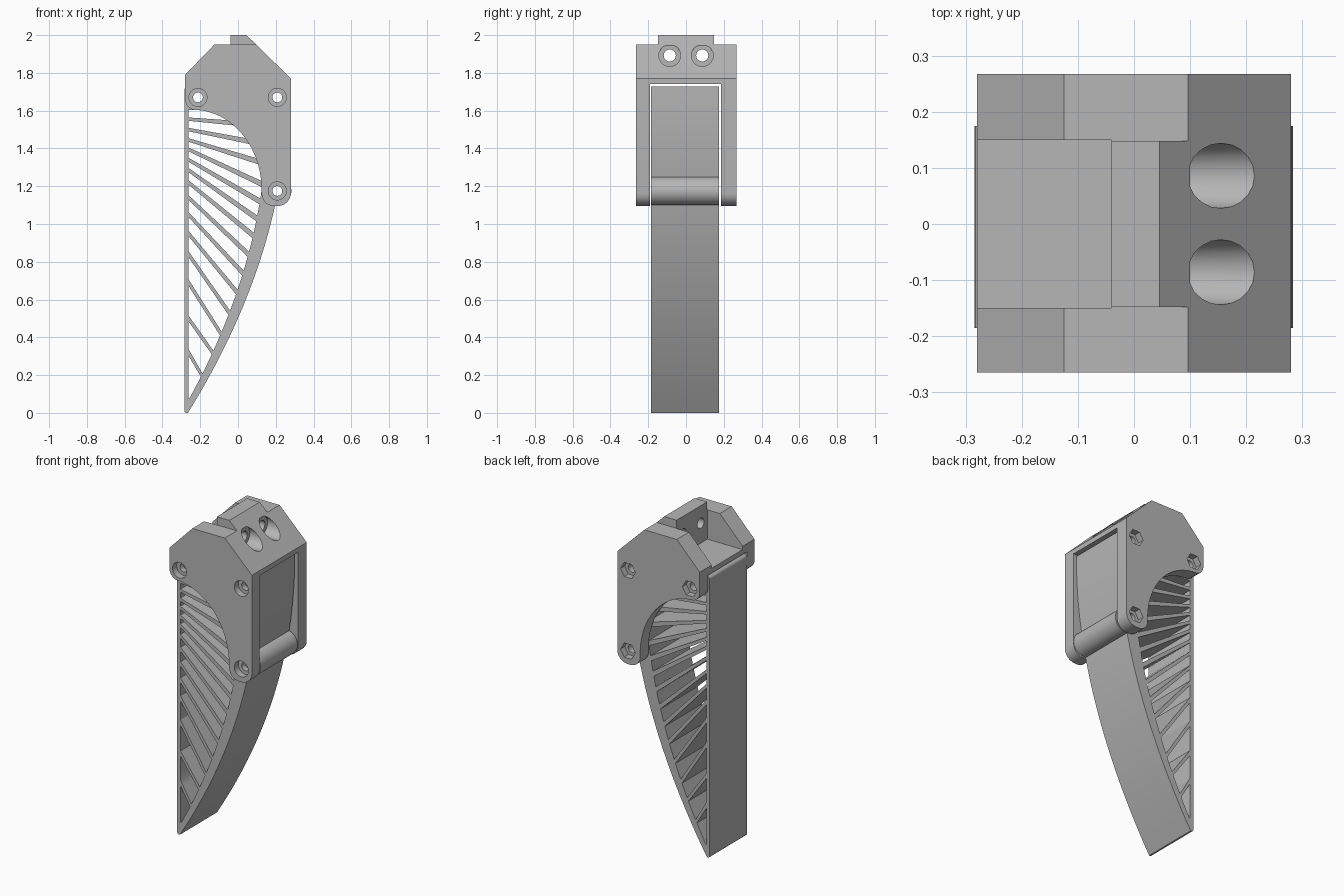
import bpy, bmesh, math

if "Cube" in bpy.data.objects:
    bpy.data.objects.remove(bpy.data.objects["Cube"])

grey = bpy.data.materials.new("plain_grey")
grey.diffuse_color = (0.47, 0.47, 0.47, 1)
grey.use_nodes = True
grey.node_tree.nodes["Principled BSDF"].inputs["Base Color"].default_value = grey.diffuse_color


def prism(name, pts, lo, hi, axis="y"):
    """Extrude a profile: (x, z) points along y, or (y, z) points along x."""
    place = (lambda p, d: (p[0], d, p[1])) if axis == "y" else (lambda p, d: (d, p[0], p[1]))
    bm = bmesh.new()
    a = [bm.verts.new(place(p, lo)) for p in pts]
    b = [bm.verts.new(place(p, hi)) for p in pts]
    bm.faces.new(a)
    bm.faces.new(b[::-1])
    n = len(pts)
    for i in range(n):
        bm.faces.new((a[i], b[i], b[(i + 1) % n], a[(i + 1) % n]))
    bmesh.ops.recalc_face_normals(bm, faces=bm.faces)
    me = bpy.data.meshes.new(name)
    bm.to_mesh(me)
    bm.free()
    ob = bpy.data.objects.new(name, me)
    bpy.context.collection.objects.link(ob)
    return ob


def arc(cx, cz, rx, rz, a0, a1, n):
    return [(cx + rx * math.cos(math.radians(a0 + (a1 - a0) * i / n)),
             cz + rz * math.sin(math.radians(a0 + (a1 - a0) * i / n))) for i in range(n + 1)]


def circle(c, r, n=20):
    return arc(c[0], c[1], r, r, 0, 360, n)[:-1]


def box(x0, x1, y0, y1, z0, z1):
    return prism("cutter", [(x0, z0), (x1, z0), (x1, z1), (x0, z1)], y0, y1)


def combine(ob, others, op="DIFFERENCE"):
    for c in others:
        c.hide_render = True
        m = ob.modifiers.new("bool", "BOOLEAN")
        m.object, m.operation, m.solver = c, op, "EXACT"
    bpy.context.view_layer.update()
    ev = ob.evaluated_get(bpy.context.evaluated_depsgraph_get())
    me = bpy.data.meshes.new_from_object(ev)
    ob.modifiers.clear()
    ob.data = me
    for c in others:
        bpy.data.objects.remove(c)


def finish(ob):
    ob.data.materials.clear()
    ob.data.materials.append(grey)
    ob.data.shade_smooth()
    ob.data.set_sharp_from_angle(angle=math.radians(30))


BOLTS = [(-0.212, 1.67), (0.208, 1.67), (0.208, 1.175)]

# mounting bracket: full profile, then slot, top recess and tab sides cut away
profile = [(-0.28, 1.79), (-0.125, 1.95), (-0.04, 1.95), (-0.04, 2.0), (0.045, 2.0), (0.28, 1.77)]
profile += arc(0.21, 1.165, 0.07, 0.07, 0, -90, 6)
profile += arc(0.19, 1.16, 0.065, 0.065, -90, -180, 6)
profile += arc(-0.24, 1.18, 0.365, 0.425, 0, 90, 20)
profile += arc(-0.225, 1.66, 0.055, 0.055, -110, -180, 5)
bracket = prism("bracket", profile, -0.265, 0.267)
cuts = [box(-1, 1, -0.19, 0.185, 0.5, 1.74),
        box(-1, -0.04, -0.15, 0.15, 1.77, 3),
        box(-1, 1, -1, -0.148, 1.95, 3), box(-1, 1, 0.148, 1, 1.95, 3)]
# bolt holes: round head pockets at the front, hexagonal nut pockets at the back
for c in BOLTS:
    cuts += [prism("cutter", circle(c, 0.026), -1, 1),
             prism("cutter", circle(c, 0.048), -1, -0.225),
             prism("cutter", circle(c, 0.05, 6), 0.227, 1)]
# two mounting holes through the tab, with wide pockets in the slope
for y in (-0.086, 0.086):
    cuts += [prism("cutter", circle((y, 1.892), 0.032), -0.2, 0.3, "x"),
             prism("cutter", circle((y, 1.892), 0.058), 0.1, 0.5, "x")]
combine(bracket, cuts)
finish(bracket)


# flexible finger: straight pad, curved back spar and slanted ribs
def outer(z):
    return -0.265 + 0.62 * z - 0.182 * z * z


def inner(z):
    return outer(z) - 0.035 - 0.045 * z


TOP = 1.728
outline = [(-0.284, 0.008), (-0.276, 0), (-0.265, 0)]
outline += [(outer(TOP * i / 32), TOP * i / 32) for i in range(1, 33)]
outline += arc(-0.264, TOP - 0.02, 0.02, 0.02, 90, 180, 5)
finger = prism("finger", outline, -0.185, 0.175)
combine(finger, [prism("pivot", circle(BOLTS[2], 0.075, 32), -0.185, 0.175)], "UNION")

# rib heights at the pad and at the spar
left = [.32, .50, .69, .84, .95, 1.05, 1.14, 1.22, 1.285, 1.34, 1.395, 1.445, 1.5, 1.555]
right = [.20, .32, .42, .53, .64, .74, .84, .94, 1.03, 1.12, 1.21, 1.32, 1.42, 1.52]
edges = [(0.075, 0.075, 0.085, 0.085)]          # pad low/high, spar low/high of each rib
for l, r in zip(left, right):
    tl = 0.009 * math.hypot(1, (l - r) / (inner(r) + 0.26))
    tr = 0.007 + 0.008 * min(1, r)
    edges.append((l - tl, l + tl, r - tr, r + tr))
edges.append((1.605, 1.605, 1.585, 1.585))

# openings between neighbouring ribs
cells = []
for a, b in zip(edges, edges[1:]):
    curve = [a[3] + (b[2] - a[3]) * i / 4 for i in range(5)]
    cells.append(prism("cutter", [(-0.262, b[0]), (-0.262, a[1])] + [(inner(z), z) for z in curve], -1, 1))
cells += [prism("cutter", circle(c, 0.026), -1, 1) for c in BOLTS]
combine(finger, cells)
finish(finger)
